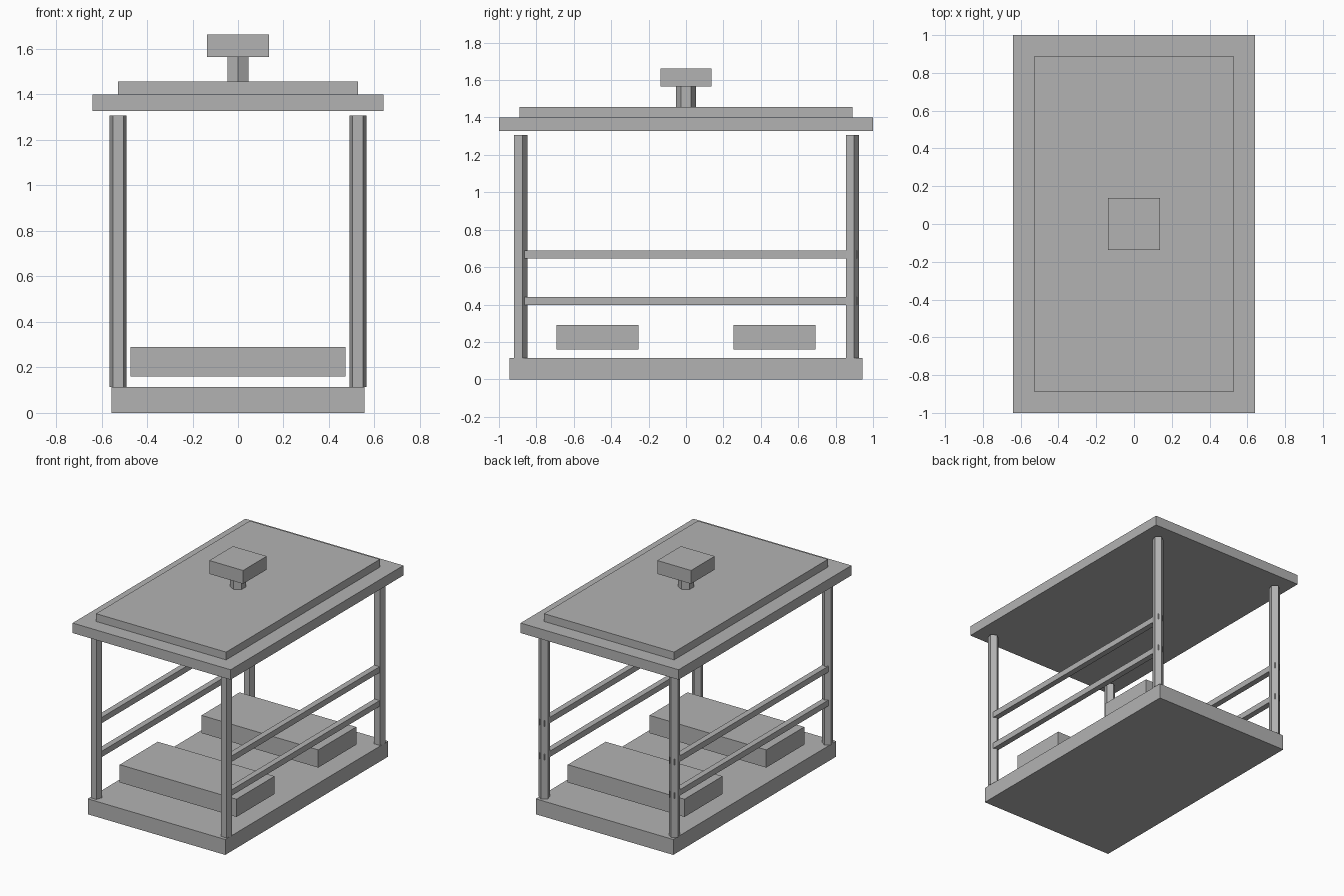
import bpy
import math

default = bpy.data.objects.get("Cube")
if default:
    bpy.data.objects.remove(default, do_unlink=True)

# Single painted-metal grey
grey = bpy.data.materials.new("light_grey")
grey.use_nodes = True
colour = (0.45, 0.45, 0.45, 1)
grey.diffuse_color = colour
grey.node_tree.nodes["Principled BSDF"].inputs["Base Color"].default_value = colour


def finish(name):
    obj = bpy.context.object
    obj.name = name
    obj.data.name = name
    obj.data.materials.append(grey)
    return obj


def box(name, half_x, half_y, z0, z1, x=0, y=0):
    """Box given by half sizes, bottom and top height."""
    bpy.ops.mesh.primitive_cube_add(size=2, location=(x, y, (z0 + z1) / 2))
    obj = bpy.context.object
    obj.scale = (half_x, half_y, (z1 - z0) / 2)
    bpy.ops.object.transform_apply(location=False, rotation=False, scale=True)
    return finish(name)


def prism(name, sides, radius, z0, z1, x=0, y=0):
    """Upright prism with one corner pointing to +y."""
    bpy.ops.mesh.primitive_cylinder_add(
        vertices=sides, radius=radius, depth=z1 - z0,
        location=(x, y, (z0 + z1) / 2))
    return finish(name)


# Floor and stepped roof
box("floor", 0.557, 0.943, 0, 0.113)
box("roof", 0.64, 1.0, 1.327, 1.4)
box("roof_cap", 0.527, 0.89, 1.4, 1.457)

# Hanger: six-sided stem and square grip block
prism("hanger_stem", 6, 0.054, 1.457, 1.565)
box("hanger_block", 0.137, 0.137, 1.565, 1.663)

# Two facing benches
for end, y in (("front", -0.473), ("back", 0.473)):
    box(end + "_bench", 0.473, 0.22, 0.16, 0.29, y=y)

# Five-sided corner posts and the side rails running through them
for side, x in (("right", -0.527), ("left", 0.527)):
    for end, y in (("front", -0.887), ("back", 0.887)):
        prism(f"{end}_{side}_post", 5, 0.039, 0.113, 1.307, x, y)
    for level, z in (("lower", 0.42), ("upper", 0.668)):
        box(f"{level}_{side}_rail", 0.0215, 0.915, z - 0.0215, z + 0.0215, x=x)
